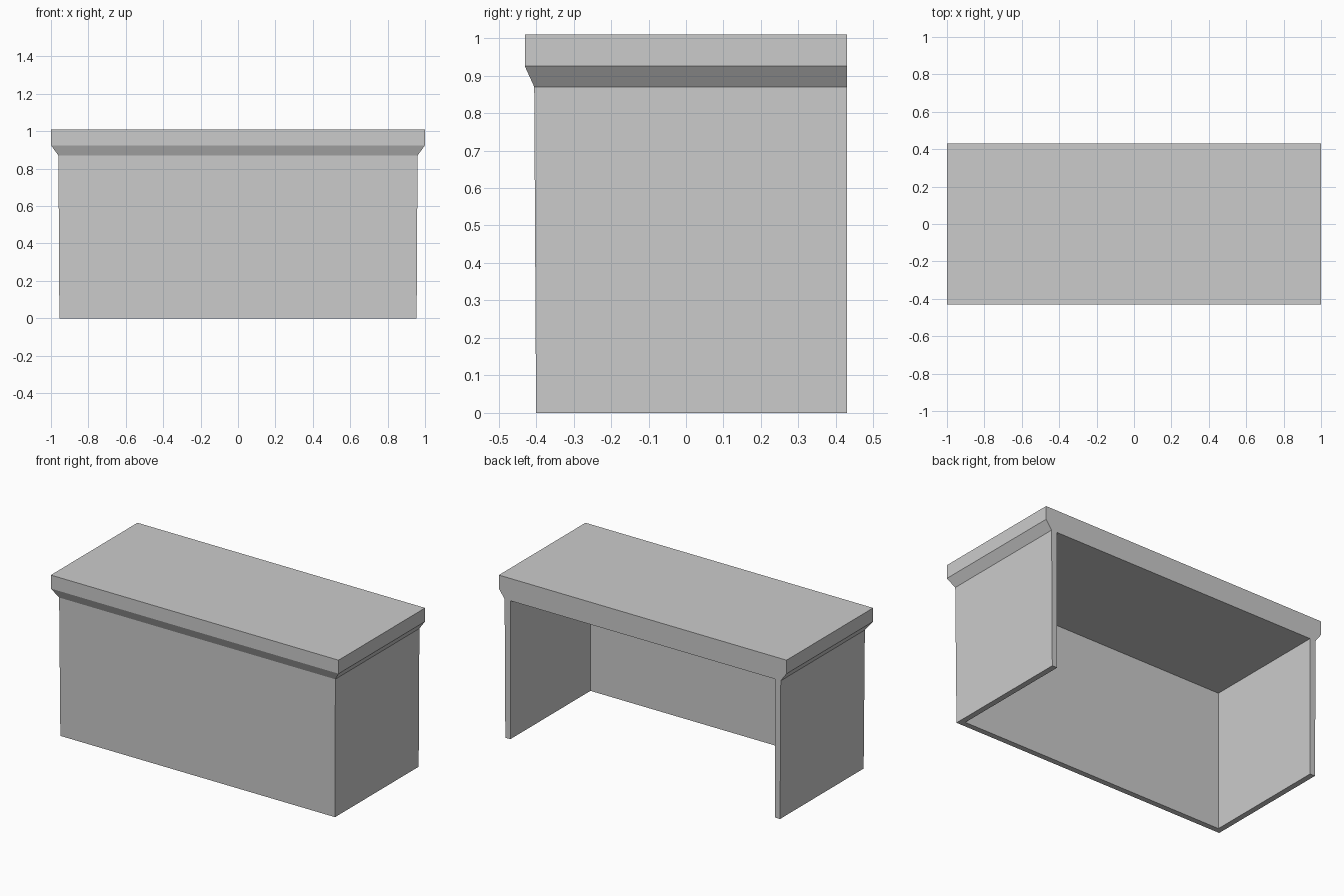
import bpy
import bmesh

cube = bpy.data.objects.get("Cube")
if cube:
    bpy.data.objects.remove(cube)

BACK = 0.43

# Three-sided wall profile: half width, front y, height, from cavity to top
profile = [
    (0.92, -0.365, 0.87),    # cavity ceiling
    (0.92, -0.365, 0.0),     # inner foot
    (0.955, -0.40, 0.0),     # outer foot
    (0.96, -0.405, 0.87),    # top of the panels
    (1.0, -0.43, 0.925),     # flared moulding
    (1.0, -0.43, 1.01),      # slab rim
]

bm = bmesh.new()
rows = [[bm.verts.new(p) for p in ((-w, BACK, z), (-w, f, z), (w, f, z), (w, BACK, z))]
        for w, f, z in profile]

# Panels, flare and rim: join each U-shaped row to the next
for low, high in zip(rows, rows[1:]):
    for i in range(3):
        bm.faces.new((low[i], low[i + 1], high[i + 1], high[i]))

# Cavity ceiling, counter top and flush open back
bm.faces.new(rows[0])
bm.faces.new(rows[-1])
bm.faces.new([r[0] for r in rows] + [r[3] for r in reversed(rows)])
bmesh.ops.recalc_face_normals(bm, faces=bm.faces)

mesh = bpy.data.meshes.new("counter")
bm.to_mesh(mesh)
bm.free()
counter = bpy.data.objects.new("counter", mesh)
bpy.context.collection.objects.link(counter)

# Plain grey finish
grey = bpy.data.materials.new("plain_grey")
grey.use_nodes = True
colour = (0.6, 0.6, 0.6, 1.0)
grey.diffuse_color = colour
grey.node_tree.nodes["Principled BSDF"].inputs["Base Color"].default_value = colour
mesh.materials.append(grey)
